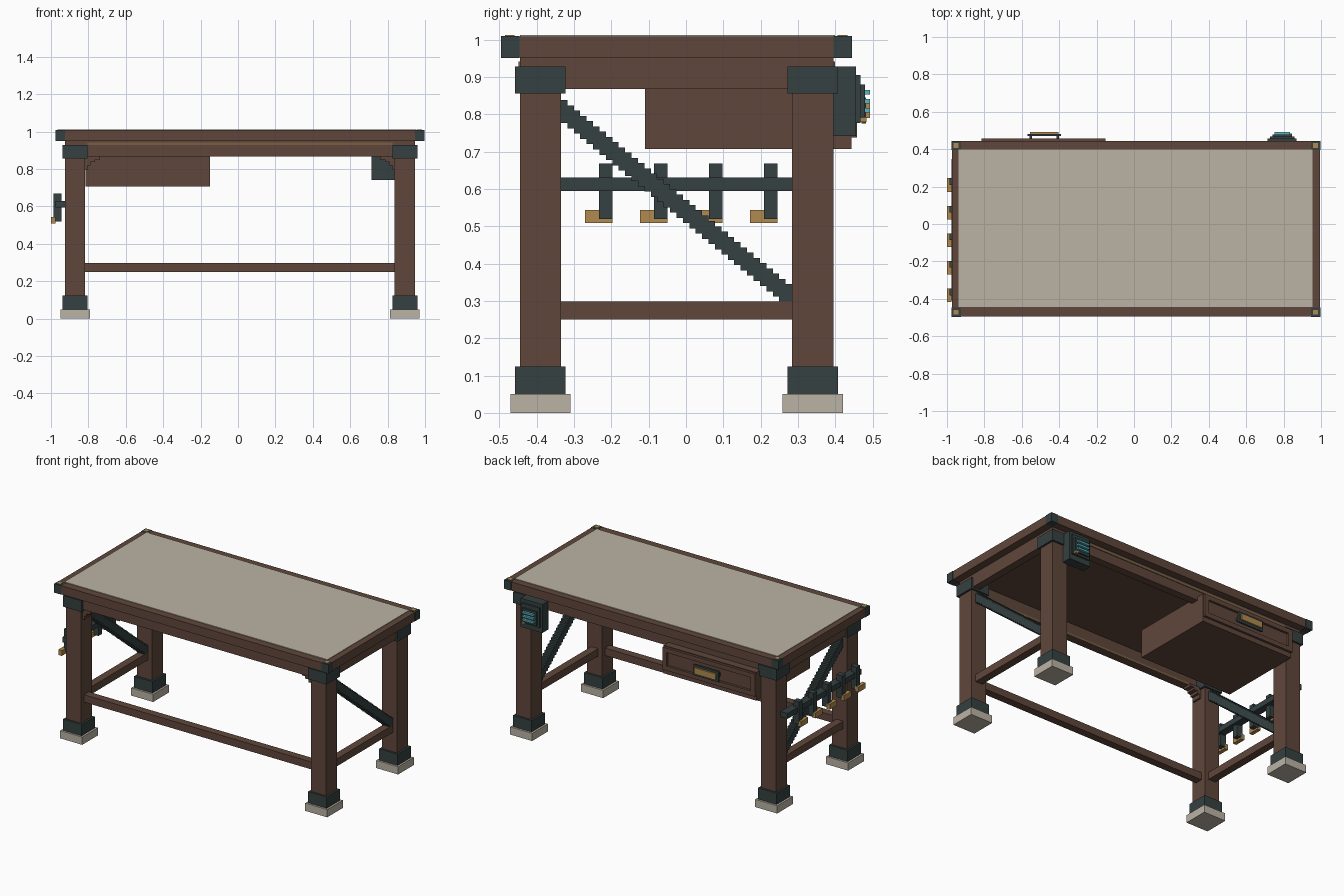
import bpy, bmesh, math

if "Cube" in bpy.data.objects:
    bpy.data.objects.remove(bpy.data.objects["Cube"])


def mat(name, r, g, b):
    m = bpy.data.materials.new(name)
    m.diffuse_color = (r, g, b, 1)
    m.use_nodes = True
    m.node_tree.nodes["Principled BSDF"].inputs["Base Color"].default_value = m.diffuse_color
    return m


WOOD = mat("brown wood", .115, .062, .044)
TRIM = mat("light wood", .19, .115, .06)
STONE = mat("beige stone", .50, .455, .375)
IRON = mat("dark iron", .035, .052, .053)
BRASS = mat("brass", .44, .255, .08)
CYAN = mat("cyan light", .10, .46, .52)


def finish(name, bm, material):
    bmesh.ops.recalc_face_normals(bm, faces=bm.faces)
    me = bpy.data.meshes.new(name)
    bm.to_mesh(me)
    bm.free()
    me.materials.append(material)
    ob = bpy.data.objects.new(name, me)
    bpy.context.collection.objects.link(ob)
    return ob


def box(name, x0, x1, y0, y1, z0, z1, material):
    bm = bmesh.new()
    bmesh.ops.create_cube(bm, size=1)
    for v in bm.verts:
        v.co = (x0 if v.co.x < 0 else x1, y0 if v.co.y < 0 else y1, z0 if v.co.z < 0 else z1)
    return finish(name, bm, material)


def prism(name, pts, material):
    """Extrude a closed loop of points between its two given 3D copies."""
    a, b = pts
    bm = bmesh.new()
    va = [bm.verts.new(p) for p in a]
    vb = [bm.verts.new(p) for p in b]
    bm.faces.new(va)
    bm.faces.new(vb)
    for i in range(len(va)):
        j = (i + 1) % len(va)
        bm.faces.new((va[i], va[j], vb[j], vb[i]))
    return finish(name, bm, material)


# legs with iron bands and stone feet
LX = {"left": (-.925, -.817), "right": (.838, .946)}
LY = {"front": (-.445, -.335), "back": (.284, .395)}
for sx, (x0, x1) in LX.items():
    for sy, (y0, y1) in LY.items():
        n = f"{sy}_{sx}"
        box(n + "_leg", x0, x1, y0, y1, .05, .952, WOOD)
        for part, e, z0, z1, m in (("foot", .025, 0, .05, STONE),
                                   ("ankle_band", .0125, .05, .124, IRON),
                                   ("top_band", .0125, .855, .928, IRON)):
            box(f"{n}_{part}", x0 - e, x1 + e, y0 - e, y1 + e, z0, z1, m)

# table top: wood slab, stone inlay, iron corners and brass studs
box("table_top", -.974, .995, -.494, .443, .952, 1.008, WOOD)
box("stone_inlay", -.938, .955, -.445, .399, 1.0, 1.012, STONE)
for i, x in enumerate((-.976, .947)):
    for j, y in enumerate((-.496, .395)):
        box("corner_cap", x, x + .05, y, y + .05, .951, 1.009, IRON)
        box("corner_stud", x + .011, x + .037, y + .011, y + .037, 1.0, 1.012, BRASS)

# aprons with trim strips
box("front_apron", -.817, .838, -.445, -.395, .867, .952, WOOD)
box("back_apron", -.817, .838, .345, .395, .867, .952, WOOD)
box("left_apron", -.925, -.875, -.335, .284, .867, .952, WOOD)
box("right_apron", .896, .946, -.335, .284, .867, .952, WOOD)
box("front_trim", -.805, .826, -.449, -.44, .928, .941, TRIM)
box("back_trim", -.805, .826, .39, .399, .928, .941, TRIM)
box("front_inner_trim", -.805, .826, -.397, -.39, .867, .88, TRIM)

# lower stretchers
box("front_stretcher", -.817, .838, -.415, -.365, .25, .298, WOOD)
for s, (x0, x1) in LX.items():
    c = (x0 + x1) / 2
    box(s + "_stretcher", c - .025, c + .025, -.335, .284, .25, .298, WOOD)

    # stepped diagonal brace
    n, ya, yb = 36, -.335, .284
    top, low = [], []
    for i in range(n):
        p, q = ya + (yb - ya) * i / n, ya + (yb - ya) * (i + 1) / n
        z = .838 - (.838 - .345) * i / (n - 1)
        top += [(p, z), (q, z)]
        low += [(p, z - .062), (q, z - .062)]
    loop = top + low[::-1]
    prism(s + "_brace", [[(x, y, z) for y, z in loop] for x in (c - .025, c + .025)], IRON)

# stepped corbels beside the front legs
for s, x, d in (("left", -.817, 1), ("right", .838, -1)):
    for k, (w, z) in enumerate(((.078, .852), (.053, .838), (.028, .82), (.013, .795))):
        a, b = sorted((x, x + d * w))
        box(f"{s}_corbel_{k}", a, b, -.43, -.37, z, .868 if k == 0 else (.852, .838, .82)[k - 1], WOOD)

# drawer box with framed front
box("drawer_box", -.816, -.15, -.11, .443, .707, .89, WOOD)
X0, X1, Z0, Z1, F = -.816, -.152, .738, .885, .03
box("drawer_frame_bottom", X0, X1, .44, .458, Z0, Z0 + F, WOOD)
box("drawer_frame_top", X0, X1, .44, .458, Z1 - F, Z1, WOOD)
box("drawer_frame_left", X0, X0 + F, .44, .458, Z0 + F, Z1 - F, WOOD)
box("drawer_frame_right", X1 - F, X1, .44, .458, Z0 + F, Z1 - F, WOOD)

# drawer handle: posts, iron plate, brass grip
for x in (-.56, -.415):
    box("handle_post", x, x + .014, .44, .475, .80, .82, IRON)
box("handle_plate", -.57, -.39, .47, .482, .775, .845, IRON)
box("handle_grip", -.557, -.403, .48, .493, .79, .83, BRASS)

# control box on the back with stepped face, cyan bars and brass button
box("control_box", .715, .87, .393, .456, .742, .928, IRON)
box("control_step", .728, .857, .45, .468, .777, .905, IRON)
box("control_face", .74, .845, .46, .479, .79, .88, IRON)
for z in (.853, .829, .805):
    box("control_light", .752, .834, .475, .493, z, z + .012, CYAN)
box("control_button", .825, .845, .46, .484, .779, .793, BRASS)

# tool rack on the left with five brass-tipped hooks
box("rack_rail", -.975, -.925, -.41, .348, .595, .63, IRON)
for i in range(5):
    y = .245 - .1475 * i
    box("rack_hook", -.986, -.945, y - .036, y, .52, .668, IRON)
    box("hook_tip", -1.0, -.975, y - .073, y, .509, .544, BRASS)
